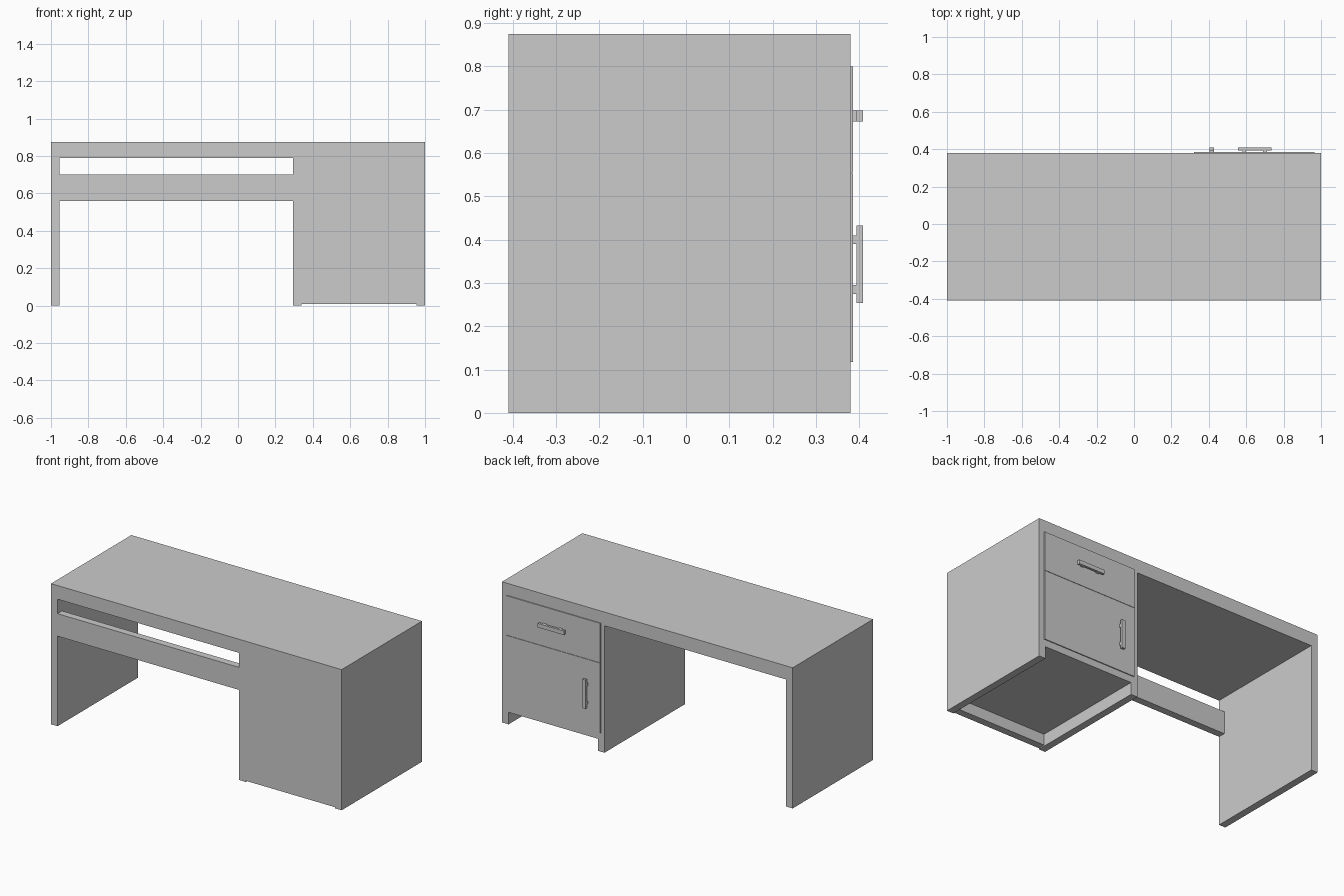
import bpy

default = bpy.data.objects.get("Cube")
if default:
    bpy.data.objects.remove(default, do_unlink=True)

gray = bpy.data.materials.new("plain_gray")
gray.use_nodes = True
COLOR = (0.6, 0.6, 0.6, 1)
gray.diffuse_color = COLOR
gray.node_tree.nodes["Principled BSDF"].inputs["Base Color"].default_value = COLOR


def box(name, x, y, z):
    """Box spanning the given (low, high) ranges."""
    bpy.ops.mesh.primitive_cube_add(size=1)
    ob = bpy.context.object
    ob.name = name
    spans = (x, y, z)
    ob.location = [(a + b) / 2 for a, b in spans]
    ob.scale = [b - a for a, b in spans]
    bpy.ops.object.transform_apply(location=True, rotation=False, scale=True)
    ob.data.materials.append(gray)
    return ob


T = 0.045                      # board thickness
FRONT, BACK = -0.41, 0.38      # desk depth
UNDER, TOP = 0.79, 0.875       # desktop slab
INNER = 0.295                  # inner face of the cabinet
FACE = BACK + 0.006            # outer face of door and drawer

# Desktop and upright panels
box("desktop", (-1, 1), (FRONT, BACK), (UNDER, TOP))
for name, x in (("right_side_panel", -1), ("cabinet_inner_panel", INNER),
                ("left_side_panel", 1 - T)):
    box(name, (x, x + T), (FRONT, BACK), (0, UNDER))

# Rail across the knee space
box("modesty_rail", (-1 + T, INNER), (FRONT, FRONT + T), (0.56, 0.70))

# Cabinet closing panel and floor
cab_x = (INNER + T, 1 - T)
box("cabinet_front_panel", cab_x, (FRONT, FRONT + T), (0.007, UNDER))
box("cabinet_floor", cab_x, (FRONT + T, BACK), (0.075, 0.12))

# Door and drawer faces, proud of the cabinet edges
door_x = (0.32, 0.965)
box("cabinet_door", door_x, (BACK - 0.03, FACE), (0.118, 0.553))
box("drawer_face", door_x, (BACK - 0.03, FACE), (0.555, 0.80))

# Drawer pull: horizontal bar on two posts
BAR = (0.394, 0.408)
box("drawer_handle_bar", (0.555, 0.735), BAR, (0.673, 0.698))
for x in (0.58, 0.69):
    box("drawer_handle_post", (x, x + 0.02), (FACE, BAR[0]), (0.673, 0.698))

# Door pull: vertical bar on two posts
box("door_handle_bar", (0.405, 0.428), BAR, (0.254, 0.433))
for z in (0.275, 0.39):
    box("door_handle_post", (0.405, 0.428), (FACE, BAR[0]), (z, z + 0.02))
